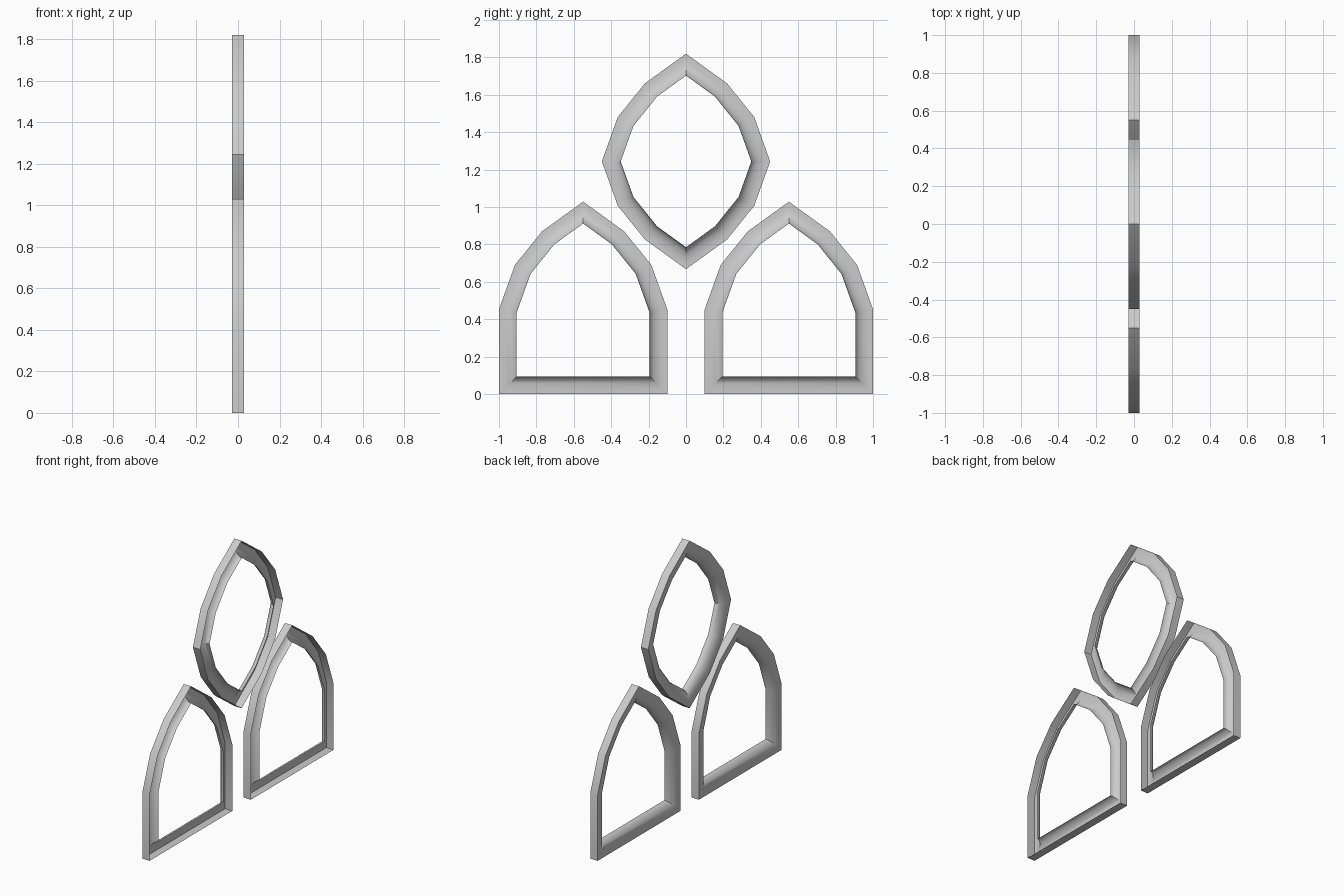
import bpy, bmesh, math
from mathutils import Vector

cube = bpy.data.objects.get("Cube")
if cube:
    bpy.data.objects.remove(cube, do_unlink=True)

WIDTH, DEPTH = 0.095, 0.028

stone = bpy.data.materials.new("pale_grey_stone")
stone.use_nodes = True
colour = (0.6, 0.6, 0.6, 1)
stone.diffuse_color = colour
stone.node_tree.nodes["Principled BSDF"].inputs["Base Color"].default_value = colour

# Moulding section as (inward fraction, x): flat outer wall, then a rounded
# back that sweeps to the inner rim; the channel is open towards +x
STEPS, FLAT = 8, 0.15
section = [(0, DEPTH), (0, -DEPTH)]
for k in range(STEPS + 1):
    a = math.pi / 2 * k / STEPS
    section.append((FLAT + (1 - FLAT) * math.sin(a), DEPTH - 2 * DEPTH * math.cos(a)))


def inward_mitre(before, here, after):
    """Offset that keeps the moulding width constant round a corner."""
    d1, d2 = (here - before).normalized(), (after - here).normalized()
    n1, n2 = Vector((-d1.y, d1.x)), Vector((-d2.y, d2.x))
    return (n1 + n2) * WIDTH / (1 + n1.dot(n2))


def frame(name, outline, y, z):
    """Sweep the section round a closed anticlockwise outline in the yz plane."""
    pts = [Vector(p) for p in outline]
    n = len(pts)
    bm = bmesh.new()
    rings = []
    for i, p in enumerate(pts):
        m = inward_mitre(pts[i - 1], p, pts[(i + 1) % n])
        rings.append([bm.verts.new((x, p.x + m.x * t, p.y + m.y * t)) for t, x in section])
    for i in range(n):
        a, b = rings[i], rings[(i + 1) % n]
        for j in range(len(section) - 1):
            bm.faces.new((a[j], a[j + 1], b[j + 1], b[j]))
    mesh = bpy.data.meshes.new(name)
    bm.to_mesh(mesh)
    bm.free()
    mesh.materials.append(stone)
    obj = bpy.data.objects.new(name, mesh)
    obj.location = (0, y, z)
    bpy.context.collection.objects.link(obj)
    bpy.ops.object.select_all(action='DESELECT')
    obj.select_set(True)
    bpy.context.view_layer.objects.active = obj
    bpy.ops.object.shade_smooth_by_angle(angle=math.radians(30))


# Pointed arch from the right springing over the apex to the left springing
half = [(0.45, 0), (0.365, 0.237), (0.22, 0.417)]
arch = half + [(0, 0.576)] + [(-y, z) for y, z in reversed(half)]

# Two arched windows below, pointed oval above
for name, y in (("front_arch_frame", -0.55), ("back_arch_frame", 0.55)):
    frame(name, arch + [(-0.45, -0.453), (0.45, -0.453)], y, 0.453)
frame("upper_oval_frame", arch + [(-y, -z) for y, z in arch[1:-1]], 0, 1.244)
